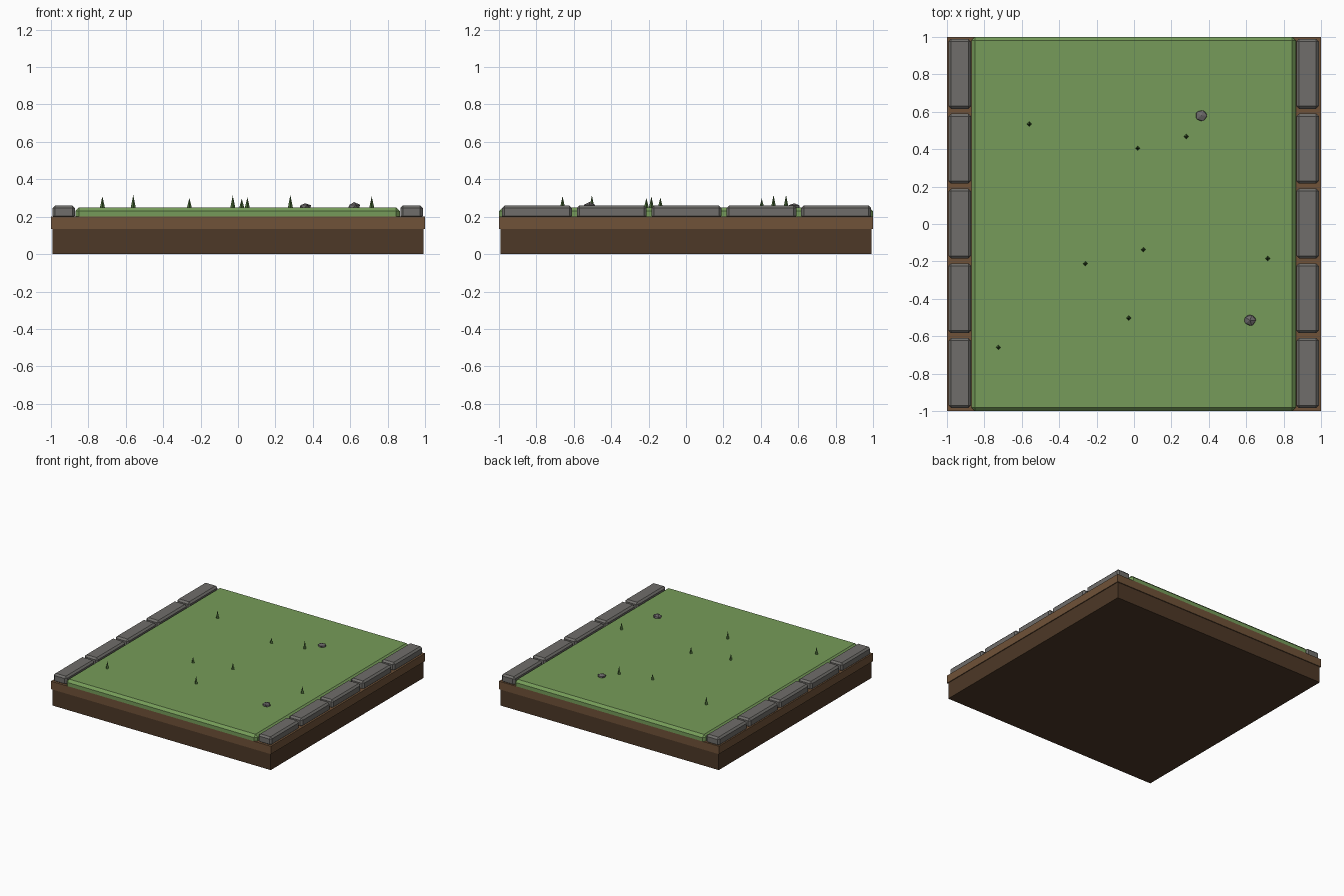
import bpy, bmesh, random
from mathutils import Vector, Matrix

if "Cube" in bpy.data.objects:
    bpy.data.objects.remove(bpy.data.objects["Cube"])

random.seed(4)


def material(name, r, g, b):
    m = bpy.data.materials.new(name)
    m.diffuse_color = (r, g, b, 1)
    m.use_nodes = True
    m.node_tree.nodes["Principled BSDF"].inputs["Base Color"].default_value = m.diffuse_color
    return m


SOIL_DARK = material("dark_soil", 0.075, 0.04, 0.02)
SOIL = material("soil", 0.16, 0.085, 0.04)
GRASS = material("grass", 0.18, 0.33, 0.10)
BLADE = material("blade", 0.07, 0.15, 0.04)
STONE = material("stone", 0.16, 0.155, 0.145)
PEBBLE = material("pebble", 0.15, 0.14, 0.14)


def finish(bm, name, mat):
    me = bpy.data.meshes.new(name)
    bm.to_mesh(me)
    bm.free()
    me.materials.append(mat)
    ob = bpy.data.objects.new(name, me)
    bpy.context.collection.objects.link(ob)
    return ob


def box(name, mat, x, y, z, bevel=0):
    bm = bmesh.new()
    size = Vector((x[1] - x[0], y[1] - y[0], z[1] - z[0]))
    centre = Vector((x[0] + x[1], y[0] + y[1], z[0] + z[1])) / 2
    bmesh.ops.create_cube(bm, size=1, matrix=Matrix.Translation(centre) @ Matrix.Diagonal(size.to_4d()))
    if bevel:
        bmesh.ops.bevel(bm, geom=bm.edges[:], offset=bevel, segments=1,
                        affect='EDGES', clamp_overlap=True)
    return finish(bm, name, mat)


# Soil layers and turf
box("lower_soil", SOIL_DARK, (-0.993, 0.993), (-0.993, 0.993), (0, 0.135))
box("upper_soil", SOIL, (-1, 1), (-1, 1), (0.135, 0.2))
box("turf", GRASS, (-0.87, 0.865), (-1, 1), (0.18, 0.25), 0.02)

# Kerb stones along both sides
for side, cx in (("left", -0.932), ("right", 0.928)):
    for i in range(5):
        cy = -0.797 + 0.4 * i
        box(f"kerb_stone_{side}_{i + 1}", STONE, (cx - 0.06, cx + 0.06),
            (cy - 0.187, cy + 0.187), (0.19, 0.26), 0.014)

# Grass blades: four-sided spikes (x, y, tip height)
BLADES = [(-0.56, 0.535, 0.316), (0.02, 0.405, 0.296), (0.28, 0.468, 0.316),
          (-0.26, -0.212, 0.3), (0.05, -0.137, 0.304), (0.715, -0.185, 0.308),
          (-0.028, -0.503, 0.314), (-0.725, -0.66, 0.31)]
for i, (x, y, top) in enumerate(BLADES):
    bm = bmesh.new()
    bmesh.ops.create_cone(bm, cap_ends=True, segments=4, radius1=0.014, radius2=0,
                          depth=top - 0.245,
                          matrix=Matrix.Translation((x, y, (top + 0.245) / 2)))
    finish(bm, f"grass_blade_{i + 1}", BLADE)

# Pebbles: flattened, jittered icosahedra
for i, (x, y, h) in enumerate([(0.36, 0.58, 0.021), (0.62, -0.515, 0.026)]):
    bm = bmesh.new()
    bmesh.ops.create_icosphere(bm, subdivisions=1, radius=1)
    for v in bm.verts:
        v.co *= random.uniform(0.88, 1.05)
        v.co = Vector((x + v.co.x * 0.036, y + v.co.y * 0.034, 0.252 + v.co.z * h))
    finish(bm, f"pebble_{i + 1}", PEBBLE)
